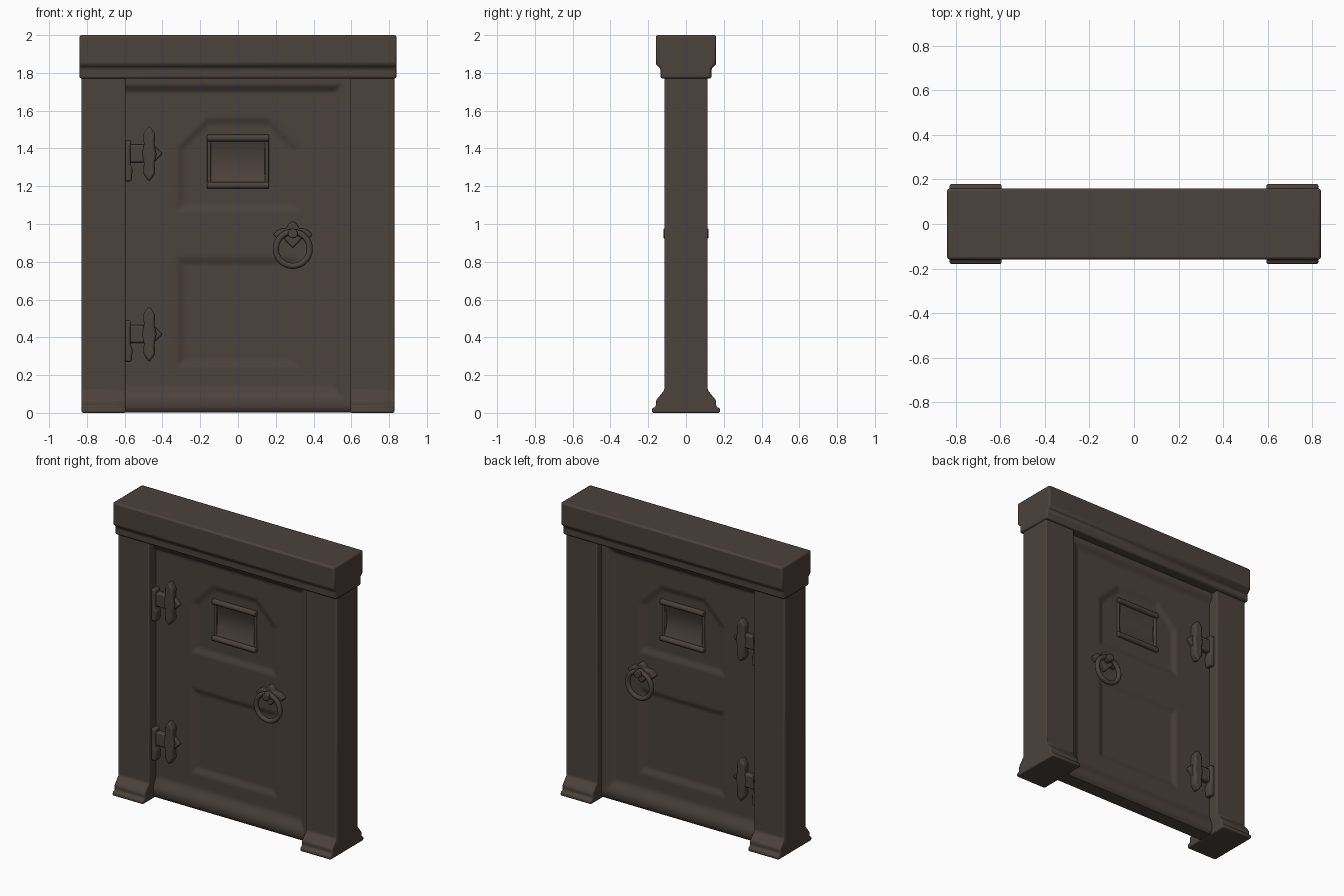
import bpy, bmesh, math
from mathutils import Matrix, Vector

if "Cube" in bpy.data.objects:
    bpy.data.objects.remove(bpy.data.objects["Cube"])

mat = bpy.data.materials.new("dark brown")
mat.diffuse_color = (0.072, 0.054, 0.045, 1)
mat.use_nodes = True
mat.node_tree.nodes["Principled BSDF"].inputs["Base Color"].default_value = mat.diffuse_color


def finish(name, bm, mirror=None, bevel=0, angle=35):
    """Turn a bmesh into a smooth shaded object, bevelled and mirrored."""
    bmesh.ops.recalc_face_normals(bm, faces=bm.faces)
    me = bpy.data.meshes.new(name)
    bm.to_mesh(me)
    bm.free()
    me.materials.append(mat)
    ob = bpy.data.objects.new(name, me)
    bpy.context.collection.objects.link(ob)
    if bevel:
        m = ob.modifiers.new("Bevel", 'BEVEL')
        m.width, m.segments, m.limit_method = bevel, 2, 'ANGLE'
        m.angle_limit = math.radians(25)
    if mirror:
        m = ob.modifiers.new("Mirror", 'MIRROR')
        m.use_axis = [a in mirror for a in "xyz"]
        m.use_clip = False
        m.merge_threshold = 0.0001
    bpy.ops.object.select_all(action='DESELECT')
    bpy.context.view_layer.objects.active = ob
    ob.select_set(True)
    bpy.ops.object.shade_smooth_by_angle(angle=math.radians(angle))
    return ob


def prism(name, pts, axis, a, b, mirror=None, bevel=0):
    """Extrude an outline along x (points are y,z) or along y (points are x,z)."""
    bm = bmesh.new()
    def place(p, t):
        return (t, p[0], p[1]) if axis == 'x' else (p[0], t, p[1])
    f = bm.faces.new([bm.verts.new(place(p, a)) for p in pts])
    r = bmesh.ops.extrude_face_region(bm, geom=[f])
    d = Vector((b - a, 0, 0)) if axis == 'x' else Vector((0, b - a, 0))
    for v in r['geom']:
        if isinstance(v, bmesh.types.BMVert):
            v.co += d
    return finish(name, bm, mirror, bevel)


def rod(name, center, axis, r, length, mirror="y"):
    bm = bmesh.new()
    rot = Matrix.Rotation(math.pi / 2, 4, 'Y' if axis == 'x' else 'X') if axis != 'z' else Matrix()
    bmesh.ops.create_cone(bm, cap_ends=True, segments=16, radius1=r, radius2=r, depth=length,
                          matrix=Matrix.Translation(center) @ rot)
    return finish(name, bm, mirror, 0.005)


def both(half):
    """Complete an outline that is symmetrical about its first coordinate."""
    return half + [(-a, b) for a, b in reversed(half)]


# posts with flared feet, and the lintel
foot = both([(0.18, 0), (0.18, 0.025), (0.16, 0.032), (0.16, 0.065), (0.115, 0.12), (0.115, 1.78)])
prism("post", foot, 'x', 0.595, 0.828, "x", 0.008)
beam = both([(0.135, 1.77), (0.135, 1.825), (0.16, 1.845), (0.16, 2.0)])
prism("lintel", beam, 'x', -0.84, 0.84, None, 0.012)


# door: one sculpted face, mirrored to the back
def step(a, b, t):
    t = min(1, max(0, (t - a) / (b - a)))
    return t * t * (3 - 2 * t)


def depth(x, z):
    h = 0.04
    # raised rim on the top, bottom and latch side
    h += 0.028 * max(step(0.50, 0.56, x), step(1.69, 1.745, z), 1 - step(0.06, 0.15, z))
    # sunken lower panel and upper panel with cut corners
    low = min(0.33 - abs(x), z - 0.235, 0.83 - z)
    up = min(0.33 - abs(x), z - 1.06, 1.57 - z, (0.33 - abs(x) + 1.57 - z - 0.16) * 0.707)
    h -= 0.014 * step(0, 0.05, max(low, up))
    # hollow of the hatch
    if abs(x) < 0.15 and 1.21 < z < 1.45:
        h = 0.032 - 0.026 * math.sin(math.pi * (z - 1.21) / 0.24)
    # rounded bottom edge
    if z < 0.05:
        h *= 0.55 + 0.45 * math.sqrt(1 - (1 - z / 0.05) ** 2)
    return h


bm = bmesh.new()
nx, nz = 120, 177
rows = [[bm.verts.new((-0.6 + 1.2 * i / nx, 0, 0.003)) for i in range(nx + 1)]]
for j in range(nz + 1):
    z = 0.003 + 1.769 * j / nz
    rows.append([bm.verts.new((x, -depth(x, z), z)) for x in (-0.6 + 1.2 * i / nx for i in range(nx + 1))])
for r, s in zip(rows, rows[1:]):
    for i in range(nx):
        bm.faces.new((r[i], r[i + 1], s[i + 1], s[i]))
finish("door", bm, "y")

# hatch rails
for z in (1.205, 1.455):
    rod("hatch_rail", (0, -0.036, z), 'x', 0.018, 0.33)
for x in (-0.153, 0.153):
    rod("hatch_side", (x, -0.026, 1.33), 'z', 0.01, 0.24)

# hinges
for z in (0.39, 1.345):
    plate = [(-0.60, z - 0.12), (-0.563, z - 0.12), (-0.558, z - 0.05), (-0.57, z - 0.03),
             (-0.57, z + 0.06), (-0.563, z + 0.10), (-0.60, z + 0.10)]
    prism("hinge_plate", plate, 'y', -0.09, -0.03, "y", 0.01)
    bar = [(-0.575, z - 0.02), (-0.48, z - 0.02), (-0.48, z + 0.075), (-0.575, z + 0.075)]
    prism("hinge_bar", bar, 'y', -0.075, -0.03, "y", 0.01)
    c = z + 0.027
    leaf = [(-0.47 + a, c + b) for a, b in
            [(0, -0.15), (0.032, -0.105), (0.028, -0.05), (0.038, 0), (0.028, 0.05), (0.032, 0.105),
             (0, 0.15), (-0.032, 0.105), (-0.028, 0.05), (-0.038, 0), (-0.028, -0.05), (-0.032, -0.105)]]
    prism("hinge_leaf", leaf, 'y', -0.085, -0.03, "y", 0.012)
    tip = [(-0.45, c - 0.05), (-0.40, c), (-0.45, c + 0.05)]
    prism("hinge_tip", tip, 'y', -0.065, -0.03, "y", 0.008)

# ring handle: leaf-shaped mount, boss and ring
mount = [(0.29 + a, b) for a, b in both(
    [(0.022, 0.855 + 0.04), (0.05, 0.925), (0.075, 0.915), (0.105, 0.945), (0.07, 0.975), (0.035, 0.975), (0.022, 1.0)])]
mount.insert(7, (0.29, 1.015))
mount.append((0.29, 0.872))
prism("handle_mount", mount, 'y', -0.075, -0.03, "y", 0.008)
rod("handle_boss", (0.29, -0.085, 0.95), 'y', 0.026, 0.07)

bm = bmesh.new()
n, m, R, t = 32, 10, 0.09, 0.016
ring = [[bm.verts.new((0.29 + (R + t * math.cos(v)) * math.cos(u), -0.088 + t * math.sin(v),
                       0.868 + (R + t * math.cos(v)) * math.sin(u)))
         for v in (2 * math.pi * k / m for k in range(m))] for u in (2 * math.pi * k / n for k in range(n))]
for i in range(n):
    a, b = ring[i], ring[(i + 1) % n]
    for k in range(m):
        bm.faces.new((a[k], b[k], b[(k + 1) % m], a[(k + 1) % m]))
finish("handle_ring", bm, "y", 0, 60)
